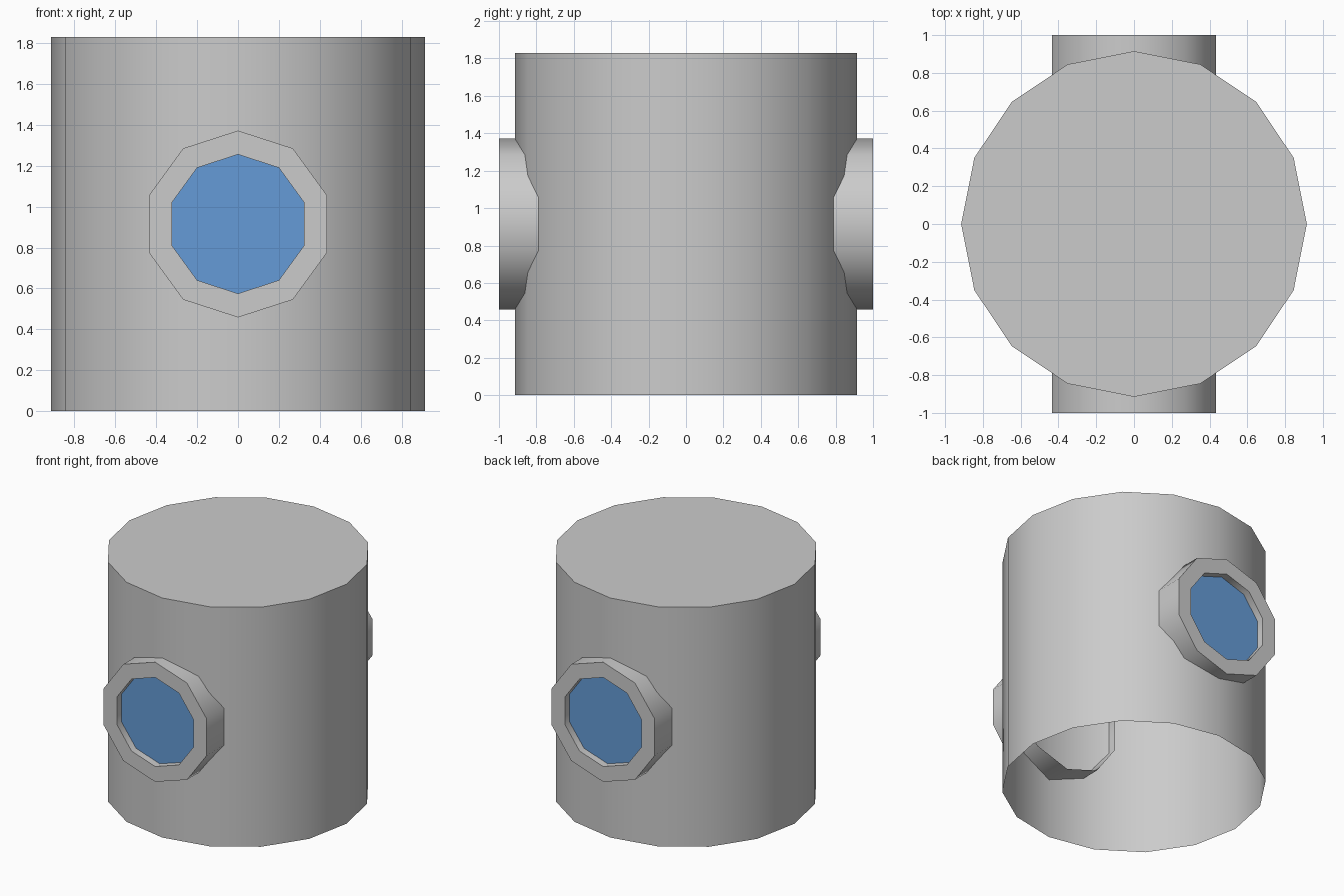
import bpy, bmesh
from math import cos, sin, tau, radians, pi
from mathutils import Matrix

if "Cube" in bpy.data.objects:
    bpy.data.objects.remove(bpy.data.objects["Cube"])


def ring(bm, sides, radius, z):
    return [bm.verts.new((radius * cos(tau * i / sides), radius * sin(tau * i / sides), z))
            for i in range(sides)]


def bridge(bm, a, b):
    n = len(a)
    for i in range(n):
        j = (i + 1) % n
        bm.faces.new((a[i], a[j], b[j], b[i]))


def lathe(name, sides, profile, cap, matrix=Matrix(), color=None):
    """Stack of rings (radius, z) joined by quads, optionally capped at the end."""
    bm = bmesh.new()
    rings = [ring(bm, sides, r, z) for r, z in profile]
    for a, b in zip(rings, rings[1:]):
        bridge(bm, a, b)
    if cap:
        bm.faces.new(rings[-1])
    bm.transform(matrix)
    mesh = bpy.data.meshes.new(name)
    bm.to_mesh(mesh)
    bm.free()
    obj = bpy.data.objects.new(name, mesh)
    bpy.context.collection.objects.link(obj)
    if color:
        mat = bpy.data.materials.new(name)
        mat.diffuse_color = color
        mat.use_nodes = True
        mat.node_tree.nodes["Principled BSDF"].inputs["Base Color"].default_value = mat.diffuse_color
        mesh.materials.append(mat)
    bpy.ops.object.select_all(action='DESELECT')
    obj.select_set(True)
    bpy.context.view_layer.objects.active = obj
    bpy.ops.object.shade_smooth_by_angle(angle=radians(40))
    return obj


# Main drum: closed top, open bottom
lathe("drum", 16, [(0.915, 0), (0.915, 1.83)], cap=True)

# Portholes on the front and back, each a recessed frame with a blue pane
for side, turn in (("front", 0), ("back", pi)):
    # local +z becomes outward (-y), local +x becomes up
    place = (Matrix.Translation((0, 0, 0.915)) @ Matrix.Rotation(turn, 4, 'Z')
             @ Matrix.Rotation(pi / 2, 4, 'X') @ Matrix.Rotation(pi / 2, 4, 'Z'))
    lathe(side + "_porthole_frame", 10,
          [(0.457, 0.72), (0.457, 1.0), (0.34, 1.0), (0.34, 0.945)], False, place)
    lathe(side + "_porthole_glass", 10, [(0.34, 0.945)], True, place,
          (0.13, 0.33, 0.68, 1))
